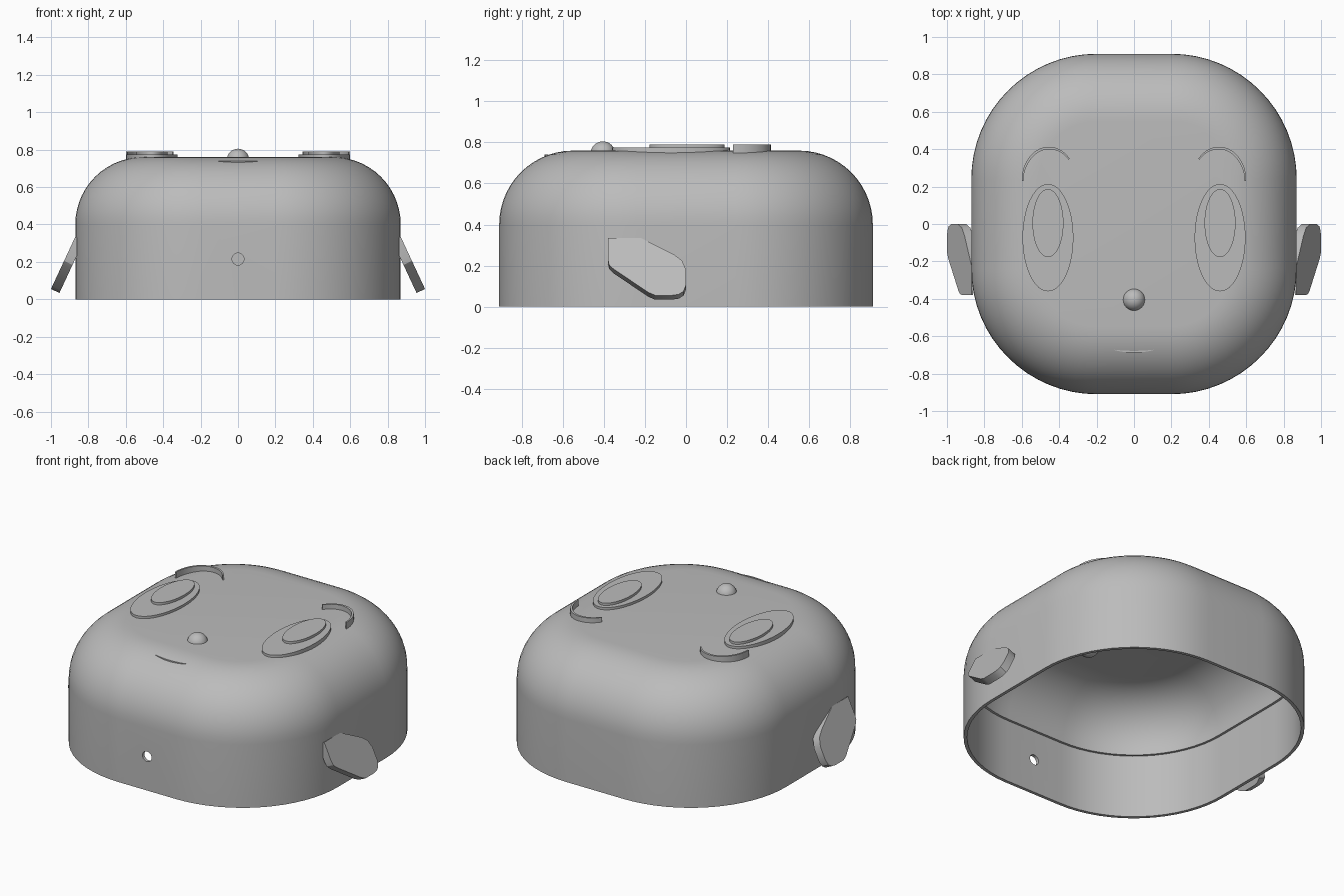
import bpy, bmesh
from math import sin, cos, pi, radians, sqrt
from mathutils import Vector

cube = bpy.data.objects.get("Cube")
if cube:
    bpy.data.objects.remove(cube, do_unlink=True)

grey = bpy.data.materials.new("plain grey")
grey.use_nodes = True
tone = (0.5, 0.5, 0.5, 1)
grey.diffuse_color = tone
grey.node_tree.nodes["Principled BSDF"].inputs["Base Color"].default_value = tone

HALF_X, HALF_Y, TOP = 0.87, 0.91, 0.76
CORNER, FILLET = 0.67, 0.36


def finish(bm, name, smooth=True):
    bmesh.ops.recalc_face_normals(bm, faces=bm.faces[:])
    mesh = bpy.data.meshes.new(name)
    bm.to_mesh(mesh)
    bm.free()
    mesh.materials.append(grey)
    obj = bpy.data.objects.new(name, mesh)
    bpy.context.collection.objects.link(obj)
    if smooth:
        activate(obj)
        bpy.ops.object.shade_smooth_by_angle(angle=radians(30))
    return obj


def activate(obj):
    bpy.ops.object.select_all(action='DESELECT')
    obj.select_set(True)
    bpy.context.view_layer.objects.active = obj


def bridge(bm, a, b):
    n = len(a)
    for i in range(n):
        bm.faces.new((a[i], a[(i + 1) % n], b[(i + 1) % n], b[i]))


def plate(name, outline, bottom, top):
    """Prism from a flat outline of x, y points."""
    bm = bmesh.new()
    low = [bm.verts.new((x, y, bottom)) for x, y in outline]
    high = [bm.verts.new((x, y, top)) for x, y in outline]
    bridge(bm, low, high)
    bm.faces.new(low)
    bm.faces.new(high)
    return finish(bm, name)


def rounded_loop(bm, inset, z, steps=16):
    """Rounded rectangle ring, pulled in by inset."""
    ring = []
    for k, (sx, sy) in enumerate(((1, 1), (-1, 1), (-1, -1), (1, -1))):
        for i in range(steps + 1):
            a = pi / 2 * (k + i / steps)
            r = CORNER - inset
            ring.append(bm.verts.new((sx * (HALF_X - CORNER) + r * cos(a),
                                      sy * (HALF_Y - CORNER) + r * sin(a), z)))
    return ring


def dome(thickness, steps=14):
    """Profile of the rounded upper edge, from wall to flat top."""
    r = FILLET - thickness
    return [(FILLET - r * cos(pi / 2 * i / steps),
             TOP - FILLET + r * sin(pi / 2 * i / steps)) for i in range(steps + 1)]


# Hollow head shell: outer skin, thin rim, and a small inner ledge
bm = bmesh.new()
profile = dome(0.035)[::-1] + [(0.02, 0.4), (0.02, 0), (0, 0)] + dome(0)
rings = [rounded_loop(bm, *p) for p in profile]
for a, b in zip(rings, rings[1:]):
    bridge(bm, a, b)
bm.faces.new(rings[0])
bm.faces.new(rings[-1])
shell = finish(bm, "head_shell", smooth=False)

# Round cable hole through the front wall
bpy.ops.mesh.primitive_cylinder_add(vertices=32, radius=0.032, depth=0.3,
                                    location=(0, -HALF_Y, 0.215), rotation=(pi / 2, 0, 0))
cutter = bpy.context.object
cutter.name = "hole_cutter"
cutter.hide_render = True
cut = shell.modifiers.new("hole", 'BOOLEAN')
cut.operation = 'DIFFERENCE'
cut.solver = 'EXACT'
cut.object = cutter
activate(shell)
bpy.ops.object.modifier_apply(modifier=cut.name)
bpy.data.objects.remove(cutter, do_unlink=True)
activate(shell)
bpy.ops.object.shade_smooth_by_angle(angle=radians(30))


def ellipse(cx, cy, rx, ry, n=48):
    return [(cx + rx * cos(2 * pi * i / n), cy + ry * sin(2 * pi * i / n)) for i in range(n)]


def brow(side, n=20):
    """Thin arched band, longer on its outer end."""
    outer, inner = [], []
    for i in range(n + 1):
        a = radians(-2 + 142 * i / n)
        thick = 0.008 + 0.006 * sin(pi * i / n)
        for pts, t in ((outer, 0), (inner, thick)):
            pts.append((side * (0.455 + (0.145 - t) * cos(a)), 0.235 + (0.178 - t) * sin(a)))
    return outer + inner[::-1]


def ear(name, side):
    """Slanted flap with rounded lower corners, trimmed at the wall."""
    outline = [(-0.38, 0.335), (-0.22, 0.335), (-0.06, 0.255), (-0.02, 0.225), (0, 0.18),
               (0, 0.105), (-0.012, 0.075), (-0.035, 0.06), (-0.07, 0.055), (-0.15, 0.055),
               (-0.185, 0.07), (-0.355, 0.185), (-0.375, 0.205), (-0.38, 0.23)]
    tilt = radians(25)
    offset = Vector((cos(tilt), 0, sin(tilt))) * 0.05
    bm = bmesh.new()
    face = [Vector((1 - (z - 0.055) * 0.466, y, z)) for y, z in outline]
    front = [bm.verts.new(p) for p in face]
    back = [bm.verts.new(p - offset) for p in face]
    bridge(bm, front, back)
    bm.faces.new(front)
    bm.faces.new(back)
    bmesh.ops.bisect_plane(bm, geom=bm.verts[:] + bm.edges[:] + bm.faces[:],
                           plane_co=(0.862, 0, 0), plane_no=(1, 0, 0), clear_inner=True)
    bmesh.ops.holes_fill(bm, edges=[e for e in bm.edges if e.is_boundary])
    for v in bm.verts:
        v.co.x *= side
    finish(bm, name)


# Paired face parts
for label, side in (("left", 1), ("right", -1)):
    plate(label + "_eye", ellipse(side * 0.46, -0.073, 0.136, 0.287), 0.735, 0.775)
    plate(label + "_pupil", ellipse(side * 0.46, 0.005, 0.083, 0.182), 0.765, 0.79)
    plate(label + "_eyebrow", brow(side), 0.745, 0.79)
    ear(label + "_ear", side)

# Button nose
bm = bmesh.new()
bmesh.ops.create_uvsphere(bm, u_segments=32, v_segments=16, radius=0.06)
bmesh.ops.translate(bm, verts=bm.verts[:], vec=(0, -0.405, 0.745))
finish(bm, "nose")

# Thin smiling mouth
xs = [-0.105 + 0.21 * i / 16 for i in range(17)]
arc = [1 - (x / 0.105) ** 2 for x in xs]
upper = [(x, -0.672 - 0.006 * a) for x, a in zip(xs, arc)]
lower = [(x, -0.674 - 0.014 * a) for x, a in zip(xs, arc)]
plate("mouth", upper + lower[::-1], 0.725, 0.74)
